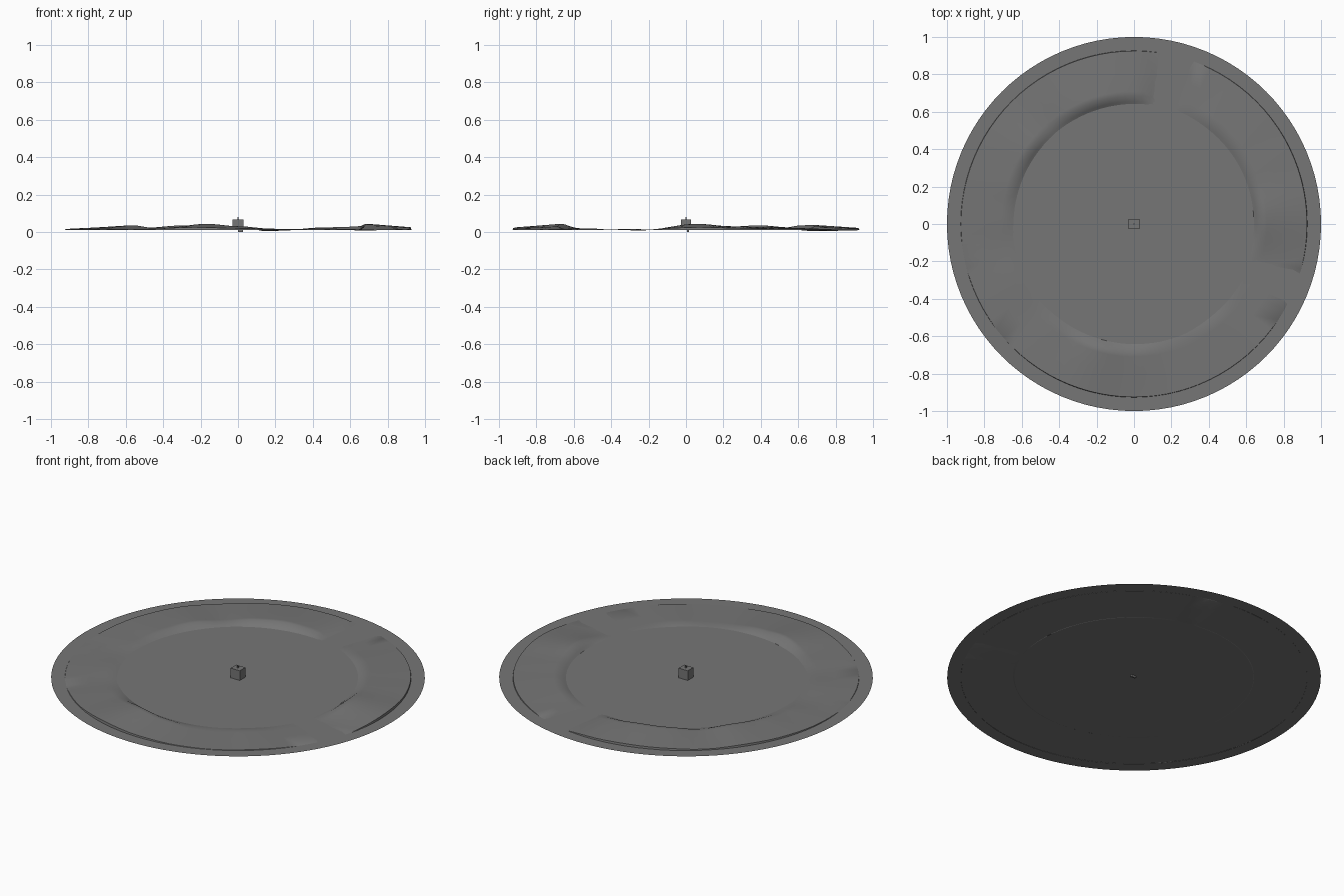
import bpy, bmesh, math

if "Cube" in bpy.data.objects:
    bpy.data.objects.remove(bpy.data.objects["Cube"], do_unlink=True)

GROUND = 0.011
SEGMENTS = 96

grey = bpy.data.materials.new("stone_grey")
grey.use_nodes = True
grey.diffuse_color = (0.18, 0.18, 0.18, 1)
grey.node_tree.nodes["Principled BSDF"].inputs["Base Color"].default_value = grey.diffuse_color


def make_object(name, bm):
    mesh = bpy.data.meshes.new(name)
    bmesh.ops.recalc_face_normals(bm, faces=bm.faces)
    bm.to_mesh(mesh)
    bm.free()
    mesh.materials.append(grey)
    obj = bpy.data.objects.new(name, mesh)
    bpy.context.collection.objects.link(obj)
    return obj


def box(name, size, centre):
    bm = bmesh.new()
    bmesh.ops.create_cube(bm, size=1)
    bmesh.ops.scale(bm, vec=size, verts=bm.verts)
    bmesh.ops.translate(bm, vec=centre, verts=bm.verts)
    return make_object(name, bm)


# Flat round ground
bm = bmesh.new()
bmesh.ops.create_circle(bm, cap_ends=True, segments=SEGMENTS, radius=1)
bmesh.ops.translate(bm, vec=(0, 0, GROUND), verts=bm.verts)
ground = make_object("ground_disc", bm)
if ground.data.polygons[0].normal.z < 0:
    ground.data.flip_normals()

# Ridge height by compass angle: (degrees, thousandths above the ground)
CRESTS = [(5, 33), (20, 20), (35, 16), (50, 13), (65, 4), (77, -7), (90, 19),
          (104, 28), (117, 24), (131, 12), (145, 25), (160, 18), (175, 9),
          (190, 1), (206, 5), (220, 1), (235, 9), (256, 33), (270, 20),
          (285, 7), (295, 4), (310, 9), (325, 2), (340, -2), (365, 33)]


def crest(angle):
    if angle < CRESTS[0][0]:
        angle += 360
    for (a, low), (b, high) in zip(CRESTS, CRESTS[1:]):
        if a <= angle <= b:
            t = (1 - math.cos(math.pi * (angle - a) / (b - a))) / 2
            return (low + (high - low) * t) / 1000


# Ring of low hills: (radius, share of crest height, sink below ground)
PROFILE = [(0.64, 0, 0.001), (0.655, 0.3, 0), (0.685, 1, 0), (0.71, 0.97, 0),
           (0.80, 0.75, 0), (0.925, 0.45, 0), (0.927, 0, 0.001)]
bm = bmesh.new()
loops = []
for radius, share, sink in PROFILE:
    loop = []
    for i in range(SEGMENTS):
        a = math.tau * i / SEGMENTS
        z = GROUND + share * crest(math.degrees(a)) - sink
        loop.append(bm.verts.new((radius * math.cos(a), radius * math.sin(a), z)))
    loops.append(loop)
for inner, outer in zip(loops, loops[1:]):
    for i in range(SEGMENTS):
        j = (i + 1) % SEGMENTS
        bm.faces.new((inner[i], outer[i], outer[j], inner[j]))
hills = make_object("hill_ring", bm)
if sum(p.normal.z * p.area for p in hills.data.polygons) < 0:
    hills.data.flip_normals()
bpy.ops.object.select_all(action="DESELECT")
hills.select_set(True)
bpy.context.view_layer.objects.active = hills
bpy.ops.object.shade_smooth_by_angle(angle=math.radians(40))

# Small block in the middle with its pin and foot
box("centre_block", (0.06, 0.052, 0.057), (0, 0, 0.0395))
box("top_pin", (0.006, 0.006, 0.014), (0, 0, 0.074))
box("bottom_foot", (0.028, 0.01, 0.012), (0.014, 0.01, 0.006))
